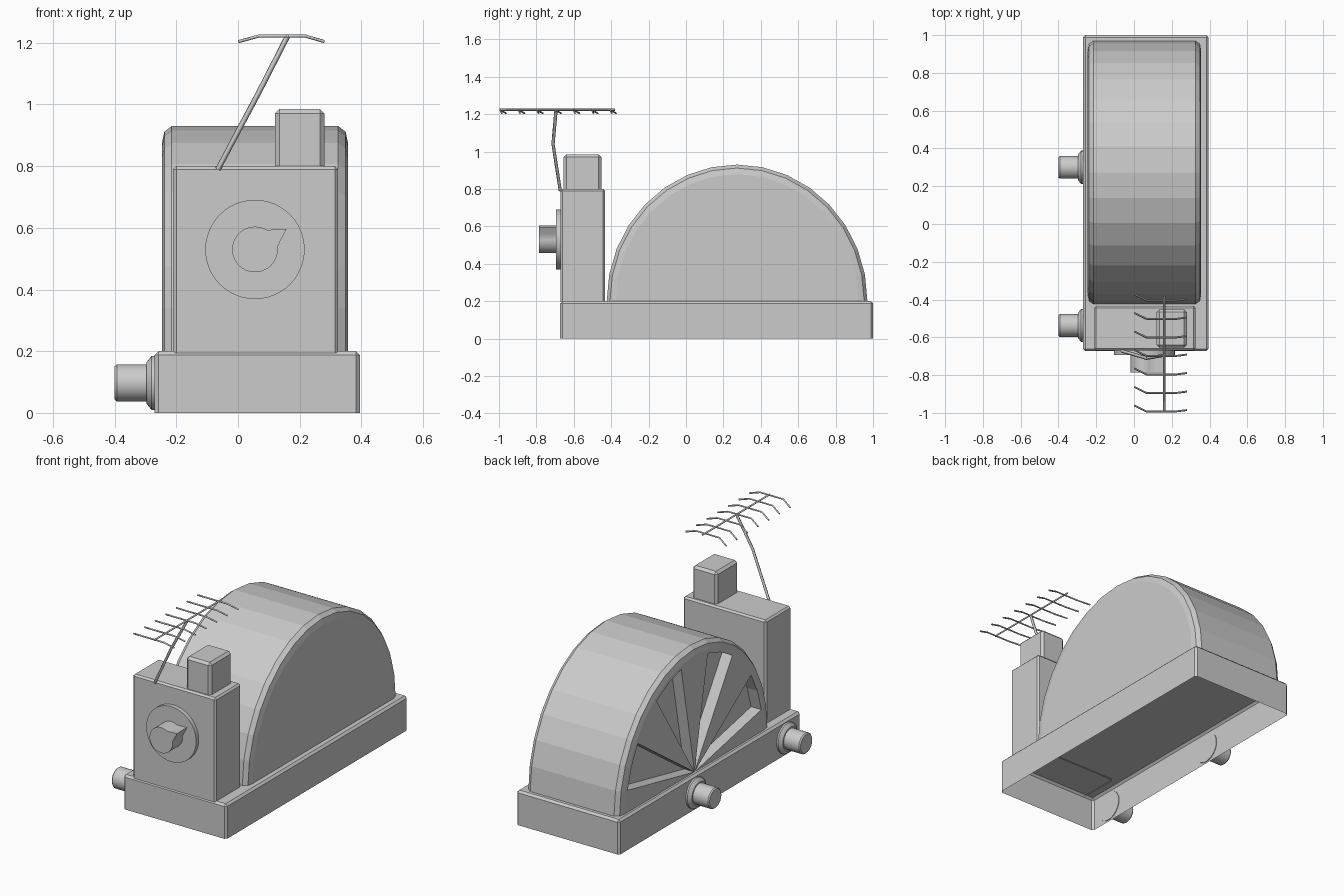
import bpy, bmesh
from math import sin, cos, pi, radians
from mathutils import Vector

if "Cube" in bpy.data.objects:
    bpy.data.objects.remove(bpy.data.objects["Cube"])


def finish(bm, name, smooth=False):
    bmesh.ops.recalc_face_normals(bm, faces=bm.faces)
    me = bpy.data.meshes.new(name)
    bm.to_mesh(me)
    bm.free()
    ob = bpy.data.objects.new(name, me)
    bpy.context.collection.objects.link(ob)
    if smooth:
        bpy.ops.object.select_all(action='DESELECT')
        ob.select_set(True)
        bpy.context.view_layer.objects.active = ob
        bpy.ops.object.shade_smooth_by_angle(angle=radians(30))
    return ob


def box(name, lo, hi, bevel):
    # bevelled box with an open underside
    bm = bmesh.new()
    bmesh.ops.create_cube(bm, size=1)
    lo, hi = Vector(lo), Vector(hi)
    for v in bm.verts:
        v.co = Vector(((lo[i] + hi[i]) / 2 + v.co[i] * (hi[i] - lo[i])) for i in range(3))
    bottom = [f for f in bm.faces if all(abs(v.co.z - lo.z) < 1e-5 for v in f.verts)]
    bmesh.ops.delete(bm, geom=bottom, context='FACES_ONLY')
    edges = [e for e in bm.edges if not e.is_boundary]
    bmesh.ops.bevel(bm, geom=edges, offset=bevel, segments=1, affect='EDGES')
    return finish(bm, name)


def loft(name, rings, smooth=False):
    # closed rings joined in order, capped at both ends
    bm = bmesh.new()
    vs = [[bm.verts.new(p) for p in r] for r in rings]
    n = len(vs[0])
    for a, b in zip(vs, vs[1:]):
        for i in range(n):
            j = (i + 1) % n
            bm.faces.new((a[i], a[j], b[j], b[i]))
    bm.faces.new(vs[0])
    bm.faces.new(vs[-1])
    return finish(bm, name, smooth)


def rod(name, pts, r):
    cu = bpy.data.curves.new(name, 'CURVE')
    cu.dimensions = '3D'
    cu.bevel_depth = r
    cu.bevel_resolution = 0
    cu.use_fill_caps = True
    sp = cu.splines.new('POLY')
    sp.points.add(len(pts) - 1)
    for p, c in zip(sp.points, pts):
        p.co = (*c, 1)
    ob = bpy.data.objects.new(name, cu)
    bpy.context.collection.objects.link(ob)
    bpy.ops.object.select_all(action='DESELECT')
    ob.select_set(True)
    bpy.context.view_layer.objects.active = ob
    bpy.ops.object.convert(target='MESH')


# Base tray and front housing
box("base", (-.27, -.673, 0), (.395, 1.0, .2), .012)
box("front_housing", (-.21, -.67, .195), (.325, -.434, .8), .01)
box("top_block", (.12, -.654, .79), (.28, -.453, .985), .014)


# Half-drum with a fan of recessed wedges on its left side
def arc(x, s):
    return [(x, .273 + .697 * s * cos(pi * i / 16), .2 + .73 * s * sin(pi * i / 16))
            for i in range(17)]


bm = bmesh.new()
profile = [(.356, .93), (.349, .975), (.325, 1), (-.215, 1),
           (-.239, .975), (-.246, .93), (-.246, .9)]
rings = [[bm.verts.new(p) for p in arc(x, s)] for x, s in profile]
for a, b in zip(rings, rings[1:]):
    for i in range(16):
        bm.faces.new((a[i], a[i + 1], b[i + 1], b[i]))
bm.faces.new(rings[0])
rim = rings[-1]
floor = [bm.verts.new(p) for p in arc(-.18, .9)]
hub = bm.verts.new((-.246, .273, .2))
hub_floor = bm.verts.new((-.18, .273, .2))
for i in range(16):
    if i % 4 in (1, 2):
        bm.faces.new((hub_floor, floor[i], floor[i + 1]))
        bm.faces.new((rim[i], rim[i + 1], floor[i + 1], floor[i]))
        k = i if i % 4 == 1 else i + 1
        bm.faces.new((hub, rim[k], floor[k], hub_floor))
    else:
        bm.faces.new((hub, rim[i], rim[i + 1]))
bmesh.ops.delete(bm, geom=[v for v in bm.verts if not v.link_faces], context='VERTS')
finish(bm, "half_drum")


# Side pegs on the left wall
def peg_ring(x, r, y, z=.097, n=32):
    return [(x, y + r * cos(2 * pi * i / n), z + r * sin(2 * pi * i / n)) for i in range(n)]


for y, label in ((.3, "rear"), (-.537, "front")):
    prof = [(-.266, .088), (-.28, .088), (-.296, .068), (-.296, .06), (-.393, .06), (-.4, .054)]
    loft(label + "_side_peg", [peg_ring(x, r, y) for x, r in prof], True)


# Dial plate and pointer knob on the front
def dial_ring(y, r, n=48):
    return [(.055 + r * cos(2 * pi * i / n), y, .53 + r * sin(2 * pi * i / n)) for i in range(n)]


loft("dial_plate", [dial_ring(-.665, .161), dial_ring(-.694, .161)], True)


def knob_ring(y):
    tip = radians(33)
    polar = [(tip, .122), (tip + .22, .09), (tip + .45, .074)]
    polar += [(tip + .45 + (2 * pi - .9) * i / 30, .074) for i in range(1, 31)]
    polar += [(tip - .22, .09)]
    return [(.055 + r * cos(a), y, .53 + r * sin(a)) for a, r in polar]


loft("pointer_knob", [knob_ring(-.69), knob_ring(-.787)], True)

# Aerial: bent mast, boom and seven drooping cross bars
rod("aerial_mast", [(-.065, -.672, .79), (.068, -.711, 1.04), (.16, -.695, 1.22)], .009)
rod("aerial_boom", [(.16, -.998, 1.223), (.16, -.38, 1.223)], .006)
for i in range(7):
    y = -.993 + .098 * i
    rod("aerial_bar_%d" % (i + 1),
        [(.002, y + .032, 1.204), (.068, y, 1.222), (.218, y, 1.222), (.28, y + .008, 1.204)], .005)
